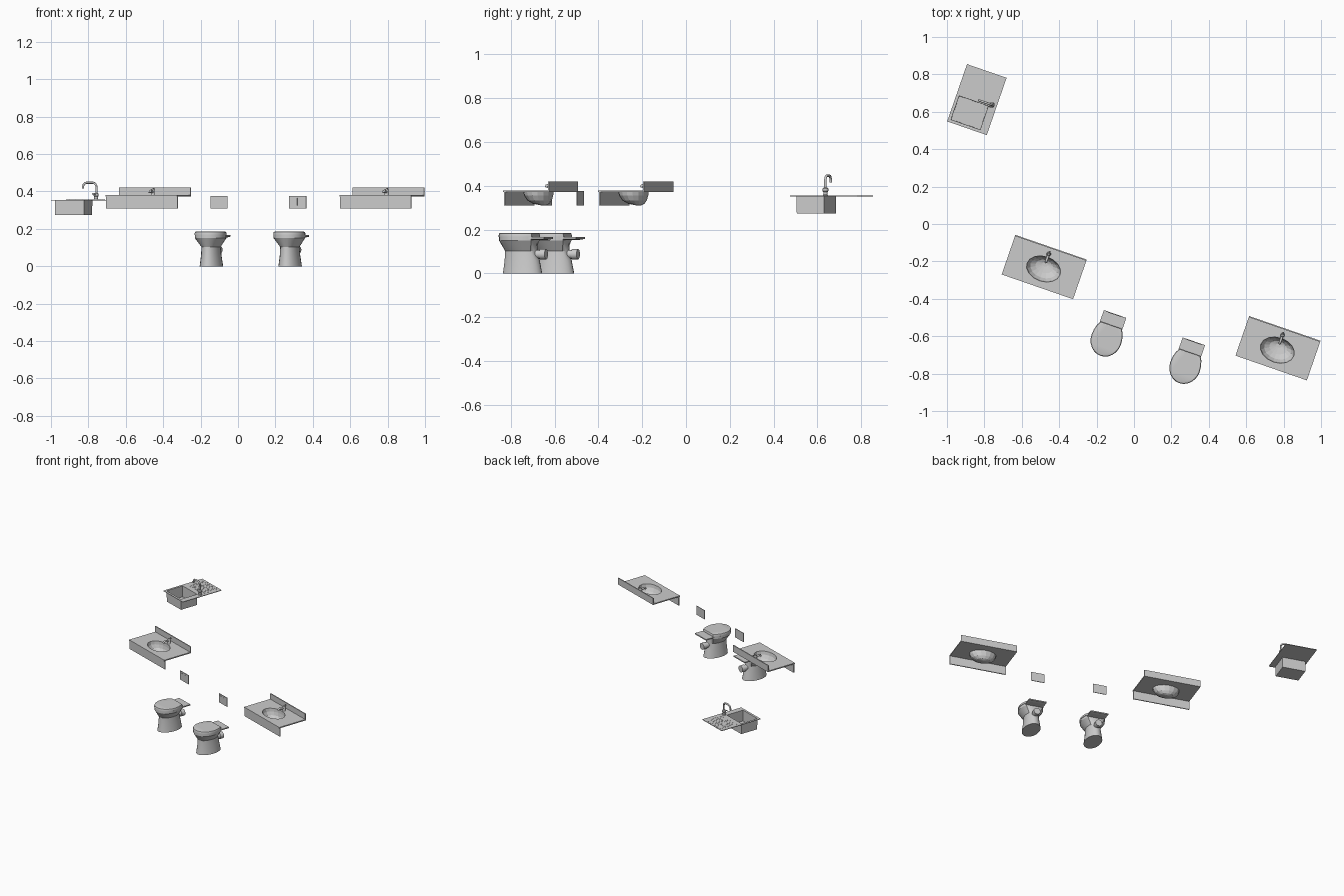
import bpy, bmesh
from math import sin, cos, pi, radians
from mathutils import Matrix, Vector

if "Cube" in bpy.data.objects:
    bpy.data.objects.remove(bpy.data.objects["Cube"])

TURN = radians(-19.1)          # every fixture is turned the same way


def frame(x, y):
    return Matrix.Translation((x, y, 0)) @ Matrix.Rotation(TURN, 4, 'Z')


def finish(name, bm, fr, angle=0):
    bmesh.ops.recalc_face_normals(bm, faces=bm.faces)
    me = bpy.data.meshes.new(name)
    bm.to_mesh(me)
    bm.free()
    if angle:
        for p in me.polygons:
            p.use_smooth = True
        me.set_sharp_from_angle(angle=radians(angle))
    ob = bpy.data.objects.new(name, me)
    ob.matrix_world = fr
    bpy.context.collection.objects.link(ob)
    return ob


def box(name, fr, *spans):
    bm = bmesh.new()
    for lo, hi in spans:
        lo, hi = Vector(lo), Vector(hi)
        m = Matrix.Translation((lo + hi) / 2) @ Matrix.Diagonal((*(hi - lo), 1))
        bmesh.ops.create_cube(bm, size=1, matrix=m)
    return finish(name, bm, fr)


def loft(name, fr, rings, cap_first=True, cap_last=True, angle=0):
    bm = bmesh.new()
    vr = [[bm.verts.new(p) for p in r] for r in rings]
    n = len(vr[0])
    for a, b in zip(vr, vr[1:]):
        for i in range(n):
            j = (i + 1) % n
            bm.faces.new((a[i], a[j], b[j], b[i]))
    if cap_first:
        bm.faces.new(vr[0])
    if cap_last:
        bm.faces.new(vr[-1])
    return finish(name, bm, fr, angle)


def oval(cx, cy, a, b, z, n=20):
    return [(cx + a * cos(2 * pi * i / n), cy + b * sin(2 * pi * i / n), z) for i in range(n)]


def rect(x0, y0, x1, y1, z):
    return [(x0, y0, z), (x1, y0, z), (x1, y1, z), (x0, y1, z)]


def holed_plate(name, fr, outer, hole, thickness):
    bm = bmesh.new()
    edges = []
    for loop in (outer, hole):
        vs = [bm.verts.new(p) for p in loop]
        edges += [bm.edges.new((vs[i], vs[i - 1])) for i in range(len(vs))]
    bmesh.ops.triangle_fill(bm, use_beauty=True, use_dissolve=False, edges=edges)
    ob = finish(name, bm, fr)
    mod = ob.modifiers.new("thickness", 'SOLIDIFY')
    mod.thickness, mod.offset = thickness, 0
    return ob


def tube(name, fr, pts, r):
    cu = bpy.data.curves.new(name, 'CURVE')
    cu.dimensions = '3D'
    cu.bevel_depth, cu.bevel_resolution, cu.use_fill_caps = r, 2, True
    sp = cu.splines.new('POLY')
    sp.points.add(len(pts) - 1)
    for p, co in zip(sp.points, pts):
        p.co = (*co, 1)
    ob = bpy.data.objects.new(name, cu)
    ob.matrix_world = fr
    bpy.context.collection.objects.link(ob)


def cylinder_y(name, fr, y0, y1, z, r, n=16):
    ring = lambda y: [(r * cos(2 * pi * i / n), y, z + r * sin(2 * pi * i / n)) for i in range(n)]
    loft(name, fr, [ring(y0), ring(y1)], angle=35)


# Vanity counter with oval basin, deepest towards the back
def vanity(fr):
    cy = -0.011
    holed_plate("vanity_counter", fr, rect(-0.202, -0.112, 0.202, 0.112, 0.376),
                oval(0, cy, 0.094, 0.067, 0.376, 16), 0.008)
    box("vanity_apron", fr, ((-0.202, -0.107, 0.31), (0.202, -0.1, 0.372)))
    box("vanity_backsplash", fr, ((-0.202, 0.105, 0.372), (0.202, 0.112, 0.421)))
    profile = [(1, 0.38), (0.95, 0.357), (0.8, 0.334), (0.52, 0.318), (0.16, 0.311)]
    loft("basin_bowl", fr, [oval(0, cy + 0.03 * (1 - s), 0.094 * s, 0.067 * s, z, 16)
                            for s, z in profile], cap_first=False)
    loft("basin_tap_body", fr, [oval(0, 0.074, r, r, z, 12) for r, z in
                                [(0.012, 0.38), (0.01, 0.384), (0.01, 0.407), (0.008, 0.413)]],
         angle=35)
    tube("basin_tap_spout", fr, [(0, 0.074, 0.396), (0, 0.04, 0.403), (0, 0.03, 0.401),
                                 (0, 0.028, 0.393)], 0.007)
    tube("basin_tap_lever", fr, [(0, 0.072, 0.411), (0, 0.09, 0.415)], 0.004)


# Toilet: lid, bowl, rear shelf, waste outlet, wall flush plate
def seat_ring(s, z, n=24):
    pts = []
    for i in range(n):
        t = 2 * pi * i / n
        y = 0.12 * sin(t) if sin(t) > 0 else 0.092 * sin(t)
        pts.append((0.083 * s * cos(t), -0.145 + s * min(y, 0.082), z))
    return pts


def toilet(fr):
    loft("toilet_lid", fr, [seat_ring(s, z) for s, z in
                            [(1.0, 0.167), (1.0, 0.176), (0.97, 0.183), (0.92, 0.185)]], angle=25)
    loft("toilet_bowl", fr, [seat_ring(0.98, 0.166), seat_ring(0.98, 0.15),
                             oval(0, -0.132, 0.047, 0.077, 0.103, 24),
                             oval(0, -0.128, 0.05, 0.083, 0.06, 24),
                             oval(0, -0.126, 0.058, 0.093, 0, 24)], angle=28)
    loft("toilet_shelf", fr, [rect(-0.05, -0.1, 0.05, -0.02, 0.154),
                              rect(-0.0635, -0.1, 0.0635, 0, 0.158),
                              rect(-0.0635, -0.1, 0.0635, 0, 0.166)])
    cylinder_y("waste_pipe", fr, -0.1, -0.035, 0.088, 0.020)
    cylinder_y("waste_collar", fr, -0.04, -0.012, 0.088, 0.024)
    box("flush_plate", fr, ((-0.048, -0.004, 0.31), (0.048, 0, 0.376)))
    box("flush_buttons", fr, *[((x - 0.017, -0.005, 0.325), (x + 0.017, -0.004, 0.364))
                               for x in (-0.019, 0.019)])


# Kitchen sink: plate, square bowl, drainer, gooseneck tap
def kitchen_sink(fr):
    x0, y0, x1, y1 = -0.096, -0.146, 0.069, -0.012
    holed_plate("sink_plate", fr, rect(-0.112, -0.162, 0.112, 0.162, 0.353),
                rect(x0, y0, x1, y1, 0.353), 0.004)
    loft("sink_bowl", fr, [rect(x0, y0, x1, y1, 0.355),
                           rect(x0 + .001, y0 + .001, x1 - .001, y1 - .001, 0.275)],
         cap_first=False)
    # staggered low studs on the drainer
    studs = [(-0.09 + 0.018 * i, 0.02 + 0.015 * j)
             for i in range(10) for j in range(9) if (i + j) % 2 == 0]
    box("drainer_studs", fr, *[((x, y, 0.354), (x + 0.016, y + 0.013, 0.356)) for x, y in studs])
    loft("sink_tap_base", fr, [oval(0.086, 0, r, r, z, 14) for r, z in
                               [(0.014, 0.355), (0.010, 0.36), (0.010, 0.372),
                                (0.013, 0.376), (0.013, 0.388), (0.008, 0.393)]], angle=35)
    r, top, left, right = 0.024, 0.447, 0.012, 0.088
    arc = [(right - r + r * cos(t), 0, top - r + r * sin(t)) for t in [pi / 12 * i for i in range(7)]]
    arc2 = [(left + r - r * sin(t), 0, top - r + r * cos(t)) for t in [pi / 12 * i for i in range(7)]]
    tube("sink_tap_spout", fr, [(right, 0, 0.385)] + arc + arc2 + [(left, 0, 0.415)], 0.006)
    tube("sink_tap_lever", fr, [(0.086, 0, 0.382), (0.086, -0.012, 0.384),
                                (0.07, -0.014, 0.388)], 0.004)


for vx, vy in ((-0.48, -0.23), (0.77, -0.664)):
    vanity(frame(vx, vy))
for tx, ty in ((-0.101, -0.481), (0.32, -0.627)):
    toilet(frame(tx, ty))
kitchen_sink(frame(-0.84, 0.665))
